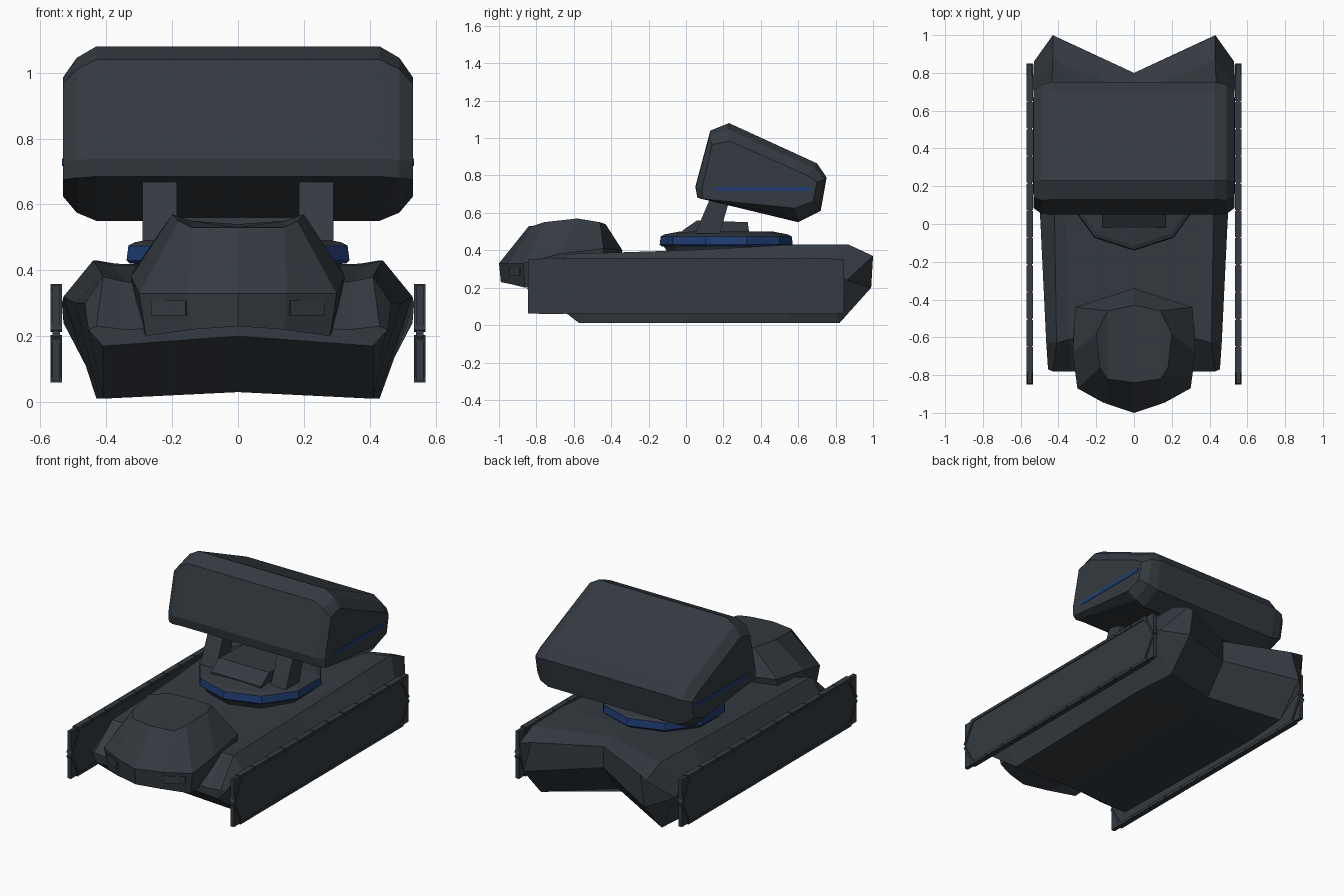
import bpy, bmesh, math
from mathutils import Matrix

old = bpy.data.objects.get("Cube")
if old:
    bpy.data.objects.remove(old, do_unlink=True)


def material(name, rgb):
    m = bpy.data.materials.new(name)
    m.use_nodes = True
    m.diffuse_color = (*rgb, 1)
    m.node_tree.nodes["Principled BSDF"].inputs["Base Color"].default_value = (*rgb, 1)
    return m


SLATE = material("dark slate", (0.034, 0.043, 0.052))
BLUE = material("deep blue", (0.014, 0.047, 0.175))


def finish(name, bm, mat):
    bmesh.ops.recalc_face_normals(bm, faces=bm.faces)
    mesh = bpy.data.meshes.new(name)
    bm.to_mesh(mesh)
    bm.free()
    mesh.materials.append(mat)
    ob = bpy.data.objects.new(name, mesh)
    bpy.context.collection.objects.link(ob)
    return ob


def loft(name, rings, mat, caps=None):
    """Skin closed rings of points; caps are index lists, or one whole polygon."""
    bm = bmesh.new()
    rows = [[bm.verts.new(p) for p in ring] for ring in rings]
    n = len(rows[0])
    for a, b in zip(rows, rows[1:]):
        for i in range(n):
            j = (i + 1) % n
            bm.faces.new((a[i], a[j], b[j], b[i]))
    for row in (rows[0], rows[-1]):
        for cap in caps or [range(n)]:
            bm.faces.new([row[i] for i in cap])
    return finish(name, bm, mat)


def mirrored(half):
    """Close a half ring that starts and ends on the centre plane."""
    return half + [(-x, y, z) for x, y, z in half[-2:0:-1]]


def extrude_x(name, profile, x0, x1, mat):
    return loft(name, [[(x, y, z) for y, z in profile] for x in (x0, x1)], mat)


def add_box(bm, centre, size, turn=0, axis='X'):
    mat = Matrix.Translation(centre) @ Matrix.Rotation(turn, 4, axis) @ Matrix.Diagonal((*size, 1))
    bmesh.ops.create_cube(bm, size=1, matrix=mat)


def disc(name, stack, sides, mat, centre):
    """Faceted turned part from (radius, z) pairs."""
    rings = [[(r * math.sin(2 * math.pi * i / sides), centre - r * math.cos(2 * math.pi * i / sides), z)
              for i in range(sides)] for r, z in stack]
    return loft(name, rings, mat)


# Split caps for ten-point symmetric rings
CAPS = [(0, 1, 4, 5), (1, 2, 3, 4), (0, 9, 6, 5), (9, 8, 7, 6)]

# Hull: sloped front, flaring sides, two pointed rear corners
hull = [
    [(0, -.78, .2), (.41, -.78, .17), (.455, -.77, .22), (.43, -.78, .23), (.34, -.78, .22), (0, -.78, .23)],
    [(0, -.57, .03), (.41, -.57, .01), (.465, -.62, .3), (.41, -.63, .38), (.34, -.61, .365), (0, -.61, .36)],
    [(0, 0, .03), (.42, 0, .01), (.495, 0, .3), (.42, 0, .40), (.36, 0, .385), (0, 0, .38)],
    [(0, .58, .03), (.43, .55, .01), (.53, .6, .32), (.44, .57, .43), (.38, .55, .415), (0, .55, .41)],
    [(0, .66, .08), (.41, .82, .01), (.535, .76, .3), (.43, .87, .43), (.37, .84, .42), (0, .7, .41)],
    [(0, .8, .26), (.41, .99, .2), (.53, .86, .24), (.43, 1, .37), (.37, .97, .38), (0, .8, .39)],
]
loft("hull", [mirrored(r) for r in hull], SLATE, CAPS)

# Cabin: faceted nose with a smaller roof
cabin = [
    [(0, -.99, .23), (.14, -.94, .22), (.28, -.86, .2), (.29, -.68, .22), (.30, -.46, .25), (0, -.38, .25)],
    [(0, -1, .33), (.15, -.95, .33), (.30, -.87, .33), (.325, -.68, .38), (.31, -.44, .41), (0, -.34, .40)],
    [(0, -.84, .53), (.14, -.82, .53), (.18, -.76, .55), (.20, -.58, .57), (.14, -.46, .55), (0, -.43, .54)],
]
loft("cabin", [mirrored(r) for r in cabin], SLATE, CAPS)

for side, tag in ((1, "left"), (-1, "right")):
    # Small nose lamp set along the cabin's lower edge
    bm = bmesh.new()
    add_box(bm, (side * .205, -.905, .285), (.12, .03, .045), side * .5, 'Z')
    finish(tag + "_lamp_housing", bm, SLATE)

    # Track: side plate, rows of links and slanted links at both ends
    bm = bmesh.new()
    x = side * .552
    add_box(bm, (x, 0, .208), (.022, 1.69, .29))
    count = 11
    for i in range(count):
        y = -.72 + i * 1.44 / (count - 1)
        for z in (.068, .349):
            add_box(bm, (x, y, z), (.034, .138, .018))
    for ys in (-1, 1):
        for zs in (-1, 1):
            add_box(bm, (x, ys * .805, .208 + zs * .075), (.034, .155, .014), -ys * zs * 1.05)
    finish(tag + "_track", bm, SLATE)

    # Slanted launcher support arm
    arm = [(.05, .49), (.18, .49), (.23, .66), (.13, .68)]
    extrude_x(tag + "_support_arm", arm, side * .185, side * .29, SLATE)

# Turntable and pedestal
CENTRE = .215
disc("turntable_foot", [(.31, .38), (.335, .425)], 10, SLATE, CENTRE)
disc("turntable_ring", [(.345, .42), (.356, .43), (.35, .474)], 10, BLUE, CENTRE)
disc("turntable_lid", [(.352, .474), (.33, .485), (.25, .5)], 10, SLATE, CENTRE)
pedestal = [(-.02, .48), (-.02, .505), (.06, .56), (.33, .55), (.34, .48)]
extrude_x("pedestal", pedestal, -.17, .17, SLATE)

# Launcher box: full profile in the middle, rounded off towards each end
full = [(.06, .685), (.05, .74), (.13, 1.04), (.23, 1.08), (.70, .865), (.752, .79), (.72, .61), (.60, .55)]
shoulder = [(.062, .68), (.053, .735), (.125, 1.01), (.23, 1.045), (.685, .84), (.74, .78), (.71, .63), (.6, .575)]
end = [(.09, .675), (.085, .73), (.14, .965), (.23, .985), (.65, .80), (.70, .765), (.68, .66), (.58, .625)]
shape = [(-.532, end), (-.49, shoulder), (-.43, full), (.43, full), (.49, shoulder), (.532, end)]
loft("launcher_box", [[(x, y, z) for y, z in profile] for x, profile in shape], SLATE)

# Blue stripe on each end of the launcher
for side, tag in ((1, "left"), (-1, "right")):
    bm = bmesh.new()
    add_box(bm, (side * .532, .415, .728), (.006, .51, .022))
    finish(tag + "_launcher_stripe", bm, BLUE)
